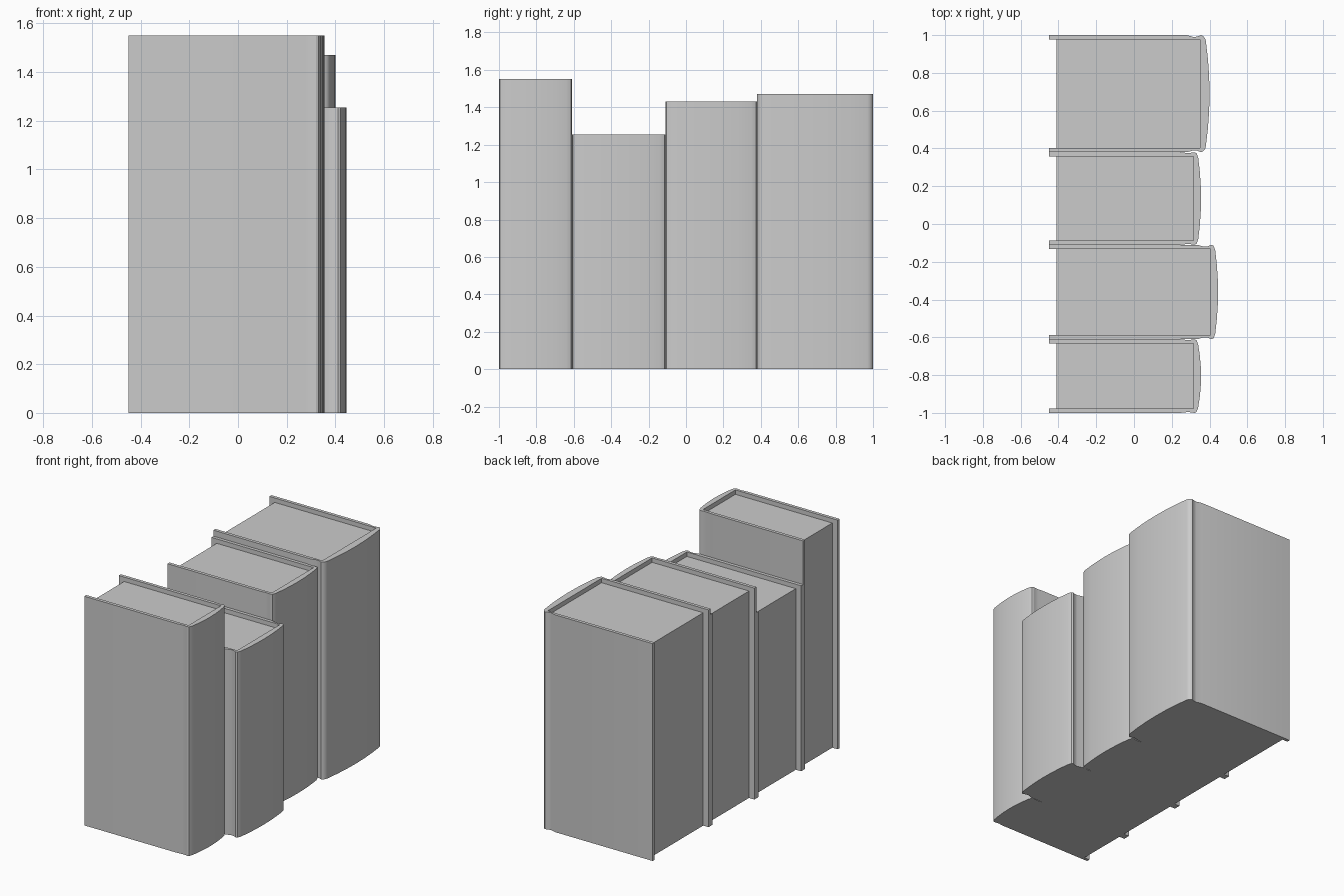
import bpy, bmesh

if "Cube" in bpy.data.objects:
    bpy.data.objects.remove(bpy.data.objects["Cube"])

BACK = -0.45       # fore-edge end of the covers
PAGE_BACK = -0.41  # fore-edge of the page block
T = 0.022          # cover board thickness
DROP = 0.03        # page block sits below the cover top


def extrude(name, outline, height):
    """Closed outline in x/y, raised from z = 0."""
    bm = bmesh.new()
    face = bm.faces.new([bm.verts.new((x, y, 0)) for x, y in outline])
    top = bmesh.ops.extrude_face_region(bm, geom=[face])
    verts = [v for v in top["geom"] if isinstance(v, bmesh.types.BMVert)]
    bmesh.ops.translate(bm, verts=verts, vec=(0, 0, height))
    bmesh.ops.recalc_face_normals(bm, faces=bm.faces)
    mesh = bpy.data.meshes.new(name)
    bm.to_mesh(mesh)
    bm.free()
    ob = bpy.data.objects.new(name, mesh)
    bpy.context.collection.objects.link(ob)
    bpy.ops.object.select_all(action='DESELECT')
    ob.select_set(True)
    bpy.context.view_layer.objects.active = ob
    bpy.ops.object.shade_smooth_by_angle(angle=0.52)
    return ob


def book(name, y0, y1, height, inner, corner, tip, hinge):
    mid, half = (y0 + y1) / 2, (y1 - y0) / 2
    # one half of the outer outline: board, hinge groove, rounded spine corner
    side = [(BACK, half), (inner - 0.07, half),
            (inner - 0.035, half - hinge), (inner - 0.015, half - hinge * 0.8),
            (inner + 0.005, half), (inner + 0.016, half - 0.005),
            (corner - 0.004, half - 0.017), (corner, half - 0.03)]
    # gently bowed spine
    w = half - 0.03
    spine = [(corner + (tip - corner) * (1 - t * t), w * t)
             for t in (2 / 3, 1 / 3, 0, -1 / 3, -2 / 3)]
    # inside of the cover
    inside = [(BACK, T - half), (inner, T - half), (inner, half - T), (BACK, half - T)]
    outline = side + spine + [(x, -y) for x, y in reversed(side)] + inside
    extrude(name + "_cover", [(x, y + mid) for x, y in outline], height)
    # page block
    a, b = y0 + T, y1 - T
    extrude(name + "_pages", [(PAGE_BACK, a), (inner, a), (inner, b), (PAGE_BACK, b)],
            height - DROP)


# name, y range, height, spine inside, spine corner, spine tip, groove depth
book("tall_book", -1.0, -0.61, 1.55, 0.315, 0.34, 0.355, 0.004)
book("short_book", -0.61, -0.11, 1.255, 0.405, 0.43, 0.445, 0.01)
book("medium_book", -0.11, 0.38, 1.43, 0.315, 0.34, 0.355, 0.004)
book("thick_book", 0.38, 1.0, 1.47, 0.35, 0.38, 0.40, 0.01)
